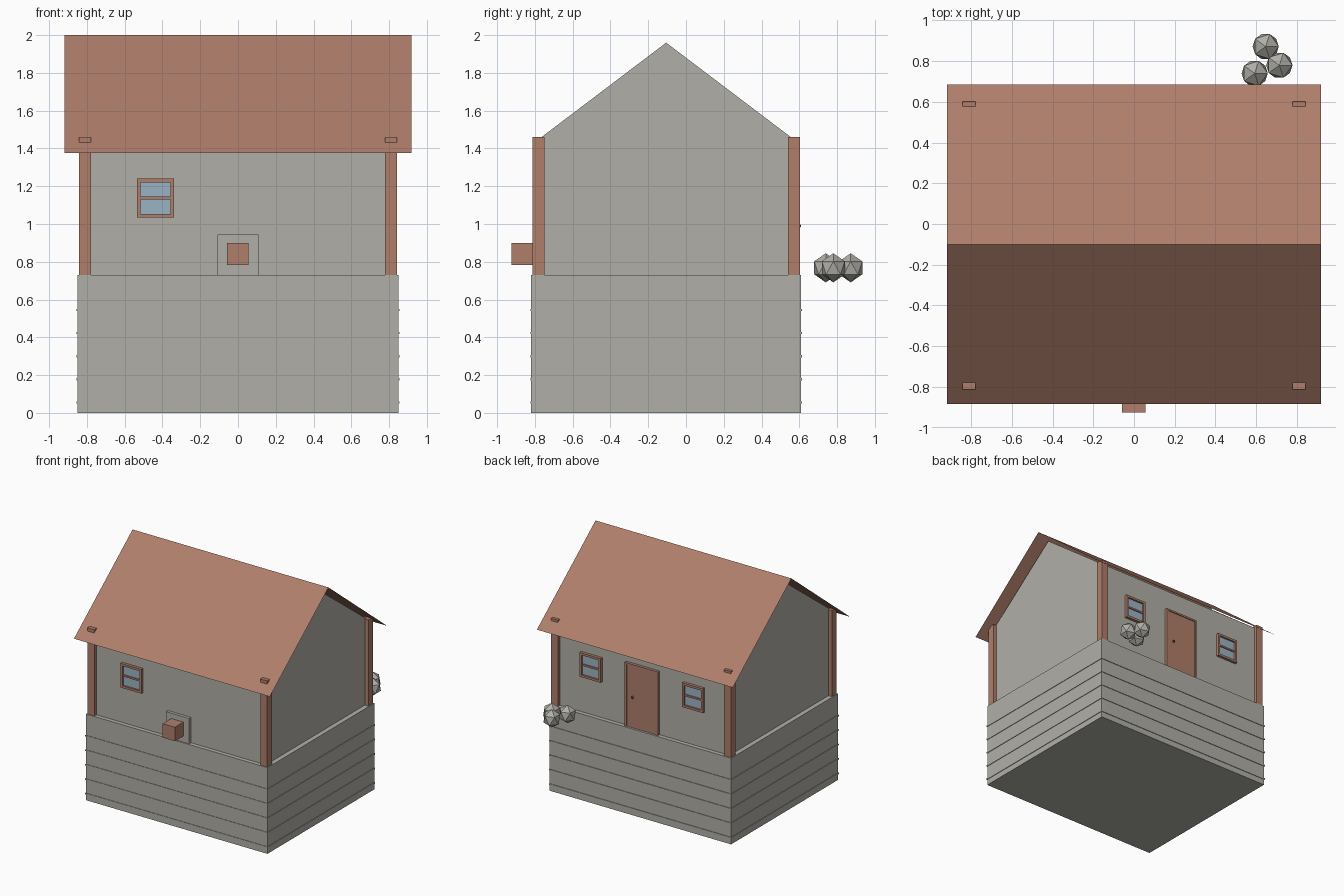
import bpy, bmesh
from mathutils import Matrix

cube = bpy.data.objects.get("Cube")
if cube:
    bpy.data.objects.remove(cube, do_unlink=True)


def material(name, rgb):
    m = bpy.data.materials.new(name)
    m.use_nodes = True
    m.diffuse_color = (*rgb, 1)
    m.node_tree.nodes["Principled BSDF"].inputs["Base Color"].default_value = (*rgb, 1)
    return m


STONE = material("warm grey", (0.44, 0.43, 0.39))
CLAY = material("clay brown", (0.43, 0.21, 0.145))
GLASS = material("pale blue glass", (0.33, 0.45, 0.54))
METAL = material("dark metal", (0.12, 0.12, 0.13))


def finish(name, bm, mat):
    bmesh.ops.recalc_face_normals(bm, faces=bm.faces)
    mesh = bpy.data.meshes.new(name)
    bm.to_mesh(mesh)
    bm.free()
    mesh.materials.append(mat)
    obj = bpy.data.objects.new(name, mesh)
    bpy.context.scene.collection.objects.link(obj)
    return obj


def boxes(name, mat, *spans):
    """One object from boxes given as (x0, x1, y0, y1, z0, z1)."""
    bm = bmesh.new()
    for x0, x1, y0, y1, z0, z1 in spans:
        place = Matrix.Translation(((x0 + x1) / 2, (y0 + y1) / 2, (z0 + z1) / 2))
        size = Matrix.Diagonal((x1 - x0, y1 - y0, z1 - z0, 1))
        bmesh.ops.create_cube(bm, size=1, matrix=place @ size)
    return finish(name, bm, mat)


def extrude_x(name, mat, profile, half, closed=True):
    """Sweep a (y, z) profile along x; closed profiles become solids."""
    bm = bmesh.new()
    a, b = [[bm.verts.new((x, y, z)) for y, z in profile] for x in (-half, half)]
    n = len(profile)
    for i in range(n if closed else n - 1):
        j = (i + 1) % n
        bm.faces.new((a[i], a[j], b[j], b[i]))
    if closed:
        bm.faces.new(a)
        bm.faces.new(b)
    return finish(name, bm, mat)


RIDGE_Y, FLOOR = -0.105, 0.73
FRONT, BACK = -0.785, 0.575

# Raised base with thin board joints running round it
boxes("base", STONE, (-0.85, 0.85, -0.82, 0.61, 0, FLOOR))
for i in range(5):
    z = 0.055 + i * 0.1225
    boxes(f"base_joint_{i + 1}", STONE, (-0.855, 0.855, -0.824, 0.615, z - 0.006, z + 0.006))

# House body with gables
extrude_x("walls", STONE, [(FRONT, FLOOR), (BACK, FLOOR), (BACK, 1.445),
                           (RIDGE_Y, 1.96), (FRONT, 1.445)], 0.81)

# Sheet roof
extrude_x("roof", CLAY, [(-0.885, 1.375), (-0.1, 2.0), (0.685, 1.375)], 0.918, closed=False)

# Corner posts, with tips passing through the roof
for side, s in (("left", 1), ("right", -1)):
    x0, x1 = sorted((s * 0.778, s * 0.843))
    boxes(f"front_{side}_post", CLAY, (x0, x1, -0.813, -0.75, FLOOR, 1.46))
    boxes(f"back_{side}_post", CLAY, (x0, x1, 0.54, 0.603, FLOOR, 1.46))


def window(name, cx, wall, out):
    """Framed two-pane window; out is the y direction it faces."""
    def span(x0, x1, z0, z1, depth):
        y0, y1 = sorted((wall - out * 0.005, wall + out * depth))
        return (x0, x1, y0, y1, z0, z1)
    l, r, bottom, top, w = cx - 0.098, cx + 0.098, 1.035, 1.24, 0.019
    mid = (bottom + top) / 2
    boxes(name + "_frame", CLAY,
          span(l, l + w, bottom, top, 0.024), span(r - w, r, bottom, top, 0.024),
          span(l + w, r - w, bottom, bottom + w, 0.024), span(l + w, r - w, top - w, top, 0.024),
          span(l + w, r - w, mid - 0.007, mid + 0.007, 0.018))
    boxes(name + "_glass", GLASS, span(l + w, r - w, bottom + w, top - w, 0.009))


window("front_window", -0.437, FRONT, -1)
window("back_left_window", 0.48, BACK, 1)
window("back_right_window", -0.48, BACK, 1)

# Back door with frame and knob
boxes("door", CLAY, (-0.14, 0.14, BACK - 0.005, BACK + 0.017, FLOOR, 1.255))
boxes("door_frame", CLAY,
      (-0.155, -0.14, BACK - 0.005, BACK + 0.024, FLOOR, 1.27),
      (0.14, 0.155, BACK - 0.005, BACK + 0.024, FLOOR, 1.27),
      (-0.14, 0.14, BACK - 0.005, BACK + 0.024, 1.255, 1.27))
bm = bmesh.new()
bmesh.ops.create_icosphere(bm, subdivisions=2, radius=0.011,
                           matrix=Matrix.Translation((0.085, 0.598, 0.99)))
finish("door_knob", bm, METAL)

# Front panel with a projecting box
boxes("front_panel", STONE, (-0.108, 0.108, -0.81, FRONT + 0.005, FLOOR, 0.945))
boxes("front_box", CLAY, (-0.058, 0.056, -0.925, -0.8, 0.782, 0.9))

# Faceted shrubs behind the house
for i, (x, y) in enumerate(((0.593, 0.74), (0.714, 0.78), (0.647, 0.872))):
    bm = bmesh.new()
    bmesh.ops.create_icosphere(bm, subdivisions=1, radius=0.072)
    bmesh.ops.transform(bm, verts=bm.verts, matrix=Matrix.Translation((x, y, 0.768))
                        @ Matrix.Diagonal((1, 1, 1.07, 1)))
    finish(f"shrub_{i + 1}", bm, STONE)
